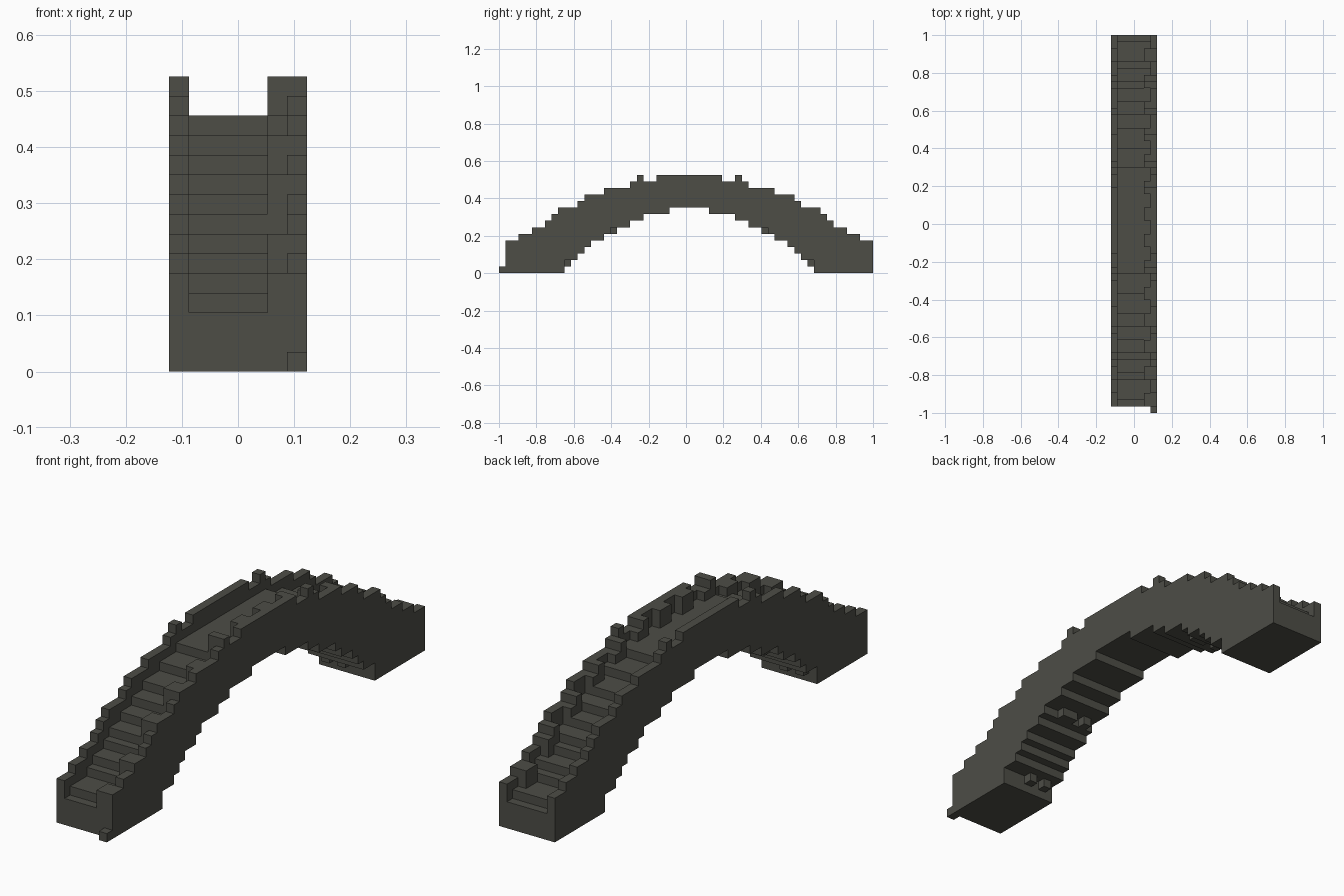
import bpy, bmesh

if "Cube" in bpy.data.objects:
    bpy.data.objects.remove(bpy.data.objects["Cube"])

U = 2 / 57                      # edge of one block
LAST = 57                       # mirror rule along the span: i -> 57 - i

stone = bpy.data.materials.new("dark_stone")
stone.diffuse_color = (0.075, 0.075, 0.062, 1)
stone.use_nodes = True
stone.node_tree.nodes["Principled BSDF"].inputs["Base Color"].default_value = stone.diffuse_color


def spread(runs):
    """(height, count) runs for half the span -> mirrored height per column 1..56"""
    half = [h for h, n in runs for _ in range(n)]
    return half + half[::-1]


WALL = spread([(5, 2), (6, 2), (7, 2), (8, 1), (9, 1), (10, 3), (11, 1), (12, 3),
               (13, 4), (14, 1), (15, 1), (14, 2), (15, 5)])
FLOOR = spread([(3, 1), (4, 3), (5, 1), (6, 2), (7, 1), (8, 2), (9, 2), (10, 2),
                (11, 3), (12, 3), (13, 8)])
UNDER = spread([(0, 9), (2, 2), (3, 1), (4, 1), (5, 2), (6, 1), (7, 3), (8, 2),
                (9, 4), (10, 3)])


def stepped(heights, first):
    """Stair outline along the span, with corners only where the height changes"""
    pts = []
    for k, h in enumerate(heights):
        if k == 0 or heights[k - 1] != h:
            if k:
                pts.append((first + k, heights[k - 1]))
            pts.append((first + k, h))
    pts.append((first + len(heights), heights[-1]))
    return pts


def prism(bm, outline, x0, x1):
    """Extrude a span/height outline sideways from block x0 to x1"""
    verts = [bm.verts.new((x0 * U - 3.5 * U, i * U - 1, z * U)) for i, z in outline]
    face = bm.faces.new(verts)
    out = bmesh.ops.extrude_face_region(bm, geom=[face])
    moved = [v for v in out["geom"] if isinstance(v, bmesh.types.BMVert)]
    bmesh.ops.translate(bm, verts=moved, vec=((x1 - x0) * U, 0, 0))


def block(bm, i0, i1, z0, z1, x0, x1):
    prism(bm, [(i0, z0), (i1, z0), (i1, z1), (i0, z1)], x0, x1)


def finish(name, bm):
    bmesh.ops.recalc_face_normals(bm, faces=bm.faces[:])
    mesh = bpy.data.meshes.new(name)
    bm.to_mesh(mesh)
    bm.free()
    mesh.materials.append(stone)
    obj = bpy.data.objects.new(name, mesh)
    bpy.context.collection.objects.link(obj)


# stepped deck and the two parapet walls, all sharing the arched underside
for name, top, x0, x1 in (("deck", FLOOR, 1, 6),
                          ("left_parapet", WALL, 0, 1),
                          ("right_parapet", WALL, 6, 7)):
    bm = bmesh.new()
    prism(bm, stepped(UNDER, 1) + stepped(top, 1)[::-1], x0, x1)
    finish(name, bm)

# buttresses on the inner side of the right parapet
bm = bmesh.new()
for i in range(1, 56, 4):
    for k in (i, i + 1):
        block(bm, k, k + 1, FLOOR[k - 1], WALL[k - 1], 5, 6)
finish("inner_buttresses", bm)

# loose blocks hanging below the arch
bm = bmesh.new()
for i, z, spots in ((10, 1, (1, 3)), (17, 6, (1, 3, 4))):
    for k in (i, LAST - i):
        for x in spots:
            block(bm, k, k + 1, z, z + 1, x, x + 1)
finish("underside_blocks", bm)

# small kerb block at the foot of the front end
bm = bmesh.new()
block(bm, 0, 1, 0, 1, 6, 7)
finish("kerb_block", bm)
